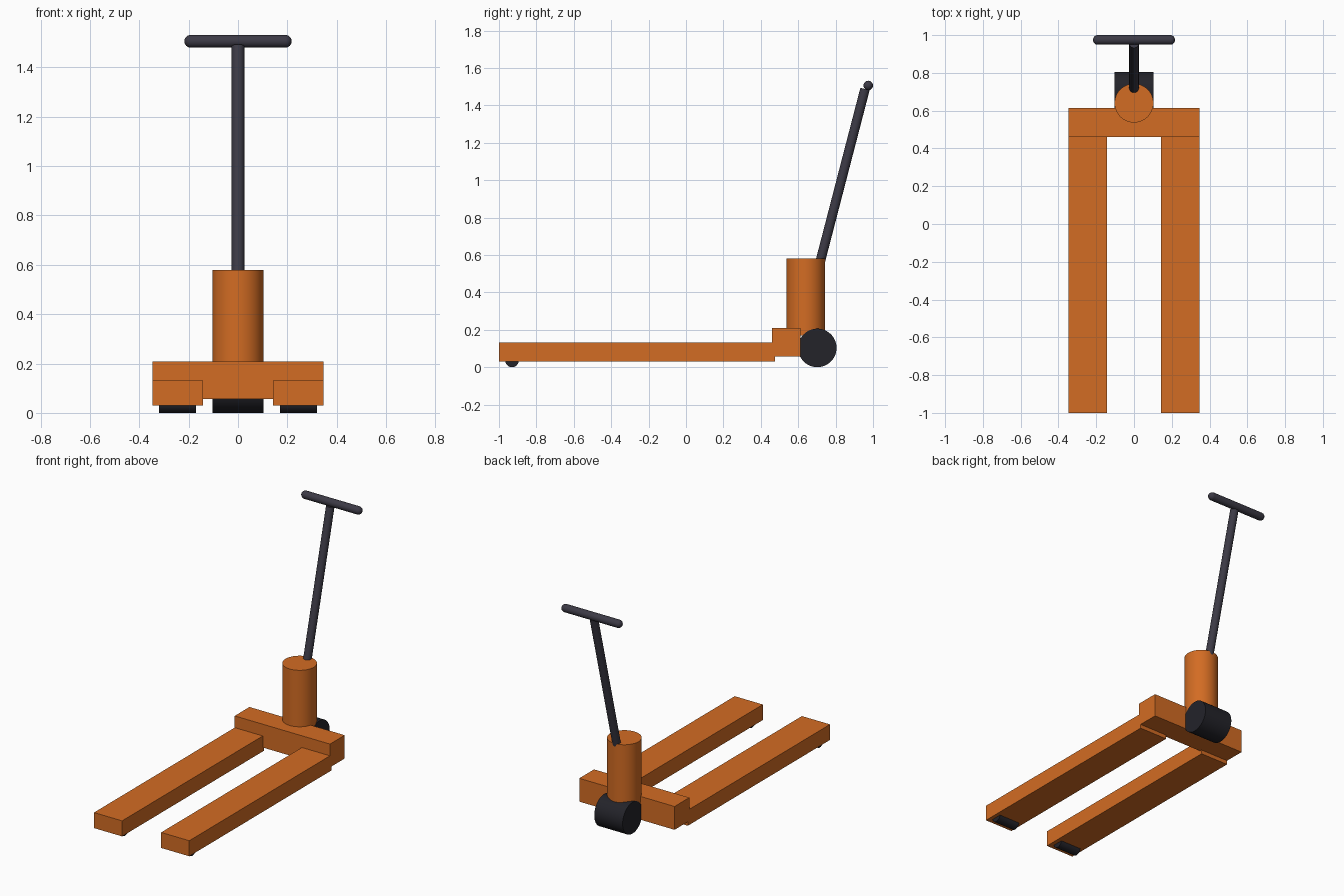
import bpy, math
from mathutils import Vector

if "Cube" in bpy.data.objects:
    bpy.data.objects.remove(bpy.data.objects["Cube"])


def material(name, rgb):
    m = bpy.data.materials.new(name)
    m.diffuse_color = (*rgb, 1)
    m.use_nodes = True
    m.node_tree.nodes["Principled BSDF"].inputs["Base Color"].default_value = m.diffuse_color
    return m


ORANGE = material("orange paint", (0.65, 0.15, 0.017))
RUBBER = material("black rubber", (0.017, 0.017, 0.023))
GREY = material("dark grey steel", (0.045, 0.042, 0.060))


def finish(name, mat, smooth=False):
    ob = bpy.context.object
    ob.name = name
    ob.data.materials.append(mat)
    if smooth:
        bpy.ops.object.shade_smooth_by_angle(angle=math.radians(40))
    return ob


def box(name, lo, hi, mat):
    lo, hi = Vector(lo), Vector(hi)
    bpy.ops.mesh.primitive_cube_add(size=1, location=(lo + hi) / 2)
    bpy.context.object.scale = hi - lo
    bpy.ops.object.transform_apply(location=False, rotation=False, scale=True)
    return finish(name, mat)


def rod(name, a, b, r, mat, sides=48):
    a, b = Vector(a), Vector(b)
    bpy.ops.mesh.primitive_cylinder_add(
        vertices=sides, radius=r, depth=(b - a).length, location=(a + b) / 2,
        rotation=(b - a).to_track_quat('Z', 'Y').to_euler())
    return finish(name, mat, True)


# Forks with a load roller under each tip
for side, s in (("left", -1), ("right", 1)):
    x0, x1 = sorted((s * 0.142, s * 0.346))
    box(side + "_fork", (x0, -1, 0.03), (x1, 0.475, 0.132), ORANGE)
    x0, x1 = sorted((s * 0.17, s * 0.321))
    rod(side + "_load_roller", (x0, -0.93, 0.036), (x1, -0.93, 0.036), 0.036, RUBBER)

# Cross beam, pump housing and steering wheel
box("cross_beam", (-0.346, 0.46, 0.056), (0.346, 0.613, 0.209), ORANGE)
rod("pump_housing", (0, 0.64, 0.17), (0, 0.64, 0.58), 0.103, ORANGE)
rod("steering_wheel", (-0.103, 0.702, 0.103), (0.103, 0.702, 0.103), 0.103, RUBBER)

# Tilted tiller and rounded grip (lathed capsule lying along x)
rod("tiller", (0, 0.716, 0.558), (0, 0.957, 1.487), 0.0255, GREY, 32)
R, HALF, N = 0.0255, 0.192, 6
arc = [(R * math.cos(t), R * math.sin(t))
       for t in (math.pi / 2 * i / N for i in range(N + 1))]
profile = [(-HALF - c, s) for c, s in arc] + [(HALF + c, s) for c, s in reversed(arc)]
SEG = 32
verts, faces = [], []
for x, r in profile[1:-1]:
    for k in range(SEG):
        t = 2 * math.pi * k / SEG
        verts.append((x, r * math.cos(t), r * math.sin(t)))
rings = len(profile) - 2
for i in range(rings - 1):
    for k in range(SEG):
        n = (k + 1) % SEG
        faces.append((i * SEG + k, (i + 1) * SEG + k, (i + 1) * SEG + n, i * SEG + n))
# Pole fans close both ends
verts += [(profile[0][0], 0, 0), (profile[-1][0], 0, 0)]
p0, p1, last = rings * SEG, rings * SEG + 1, (rings - 1) * SEG
for k in range(SEG):
    n = (k + 1) % SEG
    faces += [(p0, k, n), (p1, last + n, last + k)]
mesh = bpy.data.meshes.new("grip")
mesh.from_pydata(verts, [], faces)
grip = bpy.data.objects.new("grip", mesh)
bpy.context.collection.objects.link(grip)
grip.location = (0, 0.9745, 1.506)
bpy.ops.object.select_all(action='DESELECT')
grip.select_set(True)
bpy.context.view_layer.objects.active = grip
bpy.ops.object.mode_set(mode='EDIT')
bpy.ops.mesh.select_all(action='SELECT')
bpy.ops.mesh.normals_make_consistent(inside=False)
bpy.ops.object.mode_set(mode='OBJECT')
finish("grip", GREY, True)
